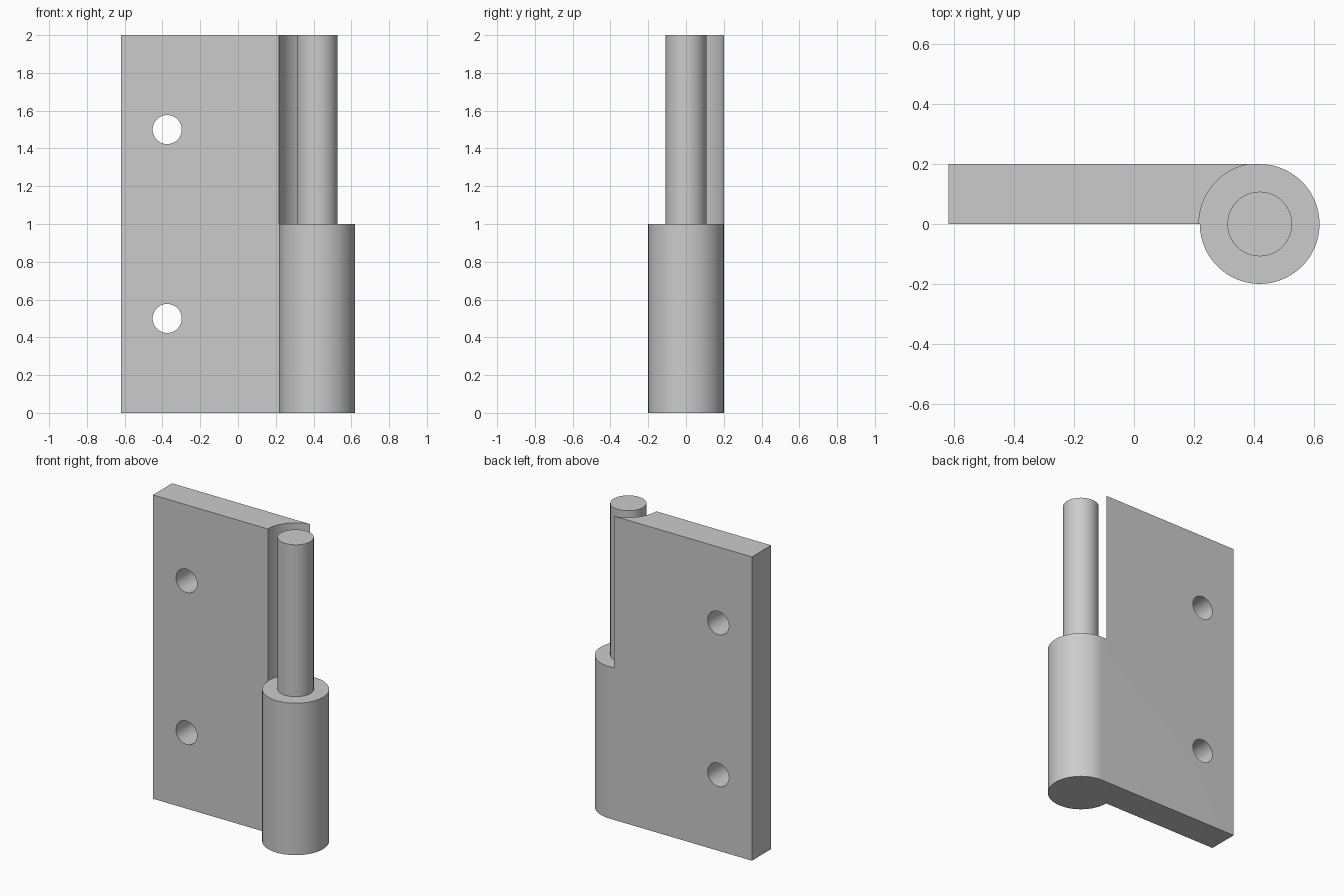
import bpy, bmesh, math
from mathutils import Matrix

if "Cube" in bpy.data.objects:
    bpy.data.objects.remove(bpy.data.objects["Cube"])

PX, R = 0.42, 0.2        # pin axis and knuckle radius
LEFT, THICK = -0.62, 0.2  # plate edge and thickness

metal = bpy.data.materials.new("grey_metal")
metal.diffuse_color = (0.6, 0.6, 0.6, 1)
metal.use_nodes = True
metal.node_tree.nodes["Principled BSDF"].inputs["Base Color"].default_value = metal.diffuse_color


def make_object(name, bm):
    bmesh.ops.recalc_face_normals(bm, faces=bm.faces)
    mesh = bpy.data.meshes.new(name)
    bm.to_mesh(mesh)
    bm.free()
    mesh.materials.append(metal)
    ob = bpy.data.objects.new(name, mesh)
    bpy.context.collection.objects.link(ob)
    return ob


def prism(name, points, z0, z1):
    bm = bmesh.new()
    face = bm.faces.new([bm.verts.new((x, y, z0)) for x, y in points])
    top = bmesh.ops.extrude_face_region(bm, geom=[face], use_keep_orig=True)["geom"]
    for v in top:
        if isinstance(v, bmesh.types.BMVert):
            v.co.z = z1
    return make_object(name, bm)


def arc(r, a0, a1, n):
    return [(PX + r * math.cos(a0 + (a1 - a0) * i / n),
             r * math.sin(a0 + (a1 - a0) * i / n)) for i in range(n + 1)]


def activate(ob):
    bpy.ops.object.select_all(action='DESELECT')
    ob.select_set(True)
    bpy.context.view_layer.objects.active = ob


def cut(ob, cutter):
    cutter.hide_render = True
    mod = ob.modifiers.new("cut", 'BOOLEAN')
    mod.operation, mod.solver, mod.object = 'DIFFERENCE', 'EXACT', cutter
    activate(ob)
    bpy.ops.object.modifier_apply(modifier=mod.name)
    bpy.data.objects.remove(cutter)


# Leaf plate running tangentially into the round knuckle
outline = [(LEFT, 0), (LEFT, THICK)] + arc(R, math.pi / 2, -math.pi, 72)
leaf = prism("hinge_leaf", outline, 0, 2)

# Clear the upper half for the mating knuckle
cut(leaf, prism("knuckle_cutter", arc(0.203, 0, 2 * math.pi, 96)[:-1], 1, 2.2))

# Screw holes through the plate
for z in (0.5, 1.5):
    bm = bmesh.new()
    bmesh.ops.create_cone(bm, cap_ends=True, segments=48, radius1=0.077,
                          radius2=0.077, depth=0.6,
                          matrix=Matrix.Translation((-0.375, 0.1, z))
                          @ Matrix.Rotation(math.pi / 2, 4, 'X'))
    cut(leaf, make_object("hole_cutter", bm))

# Pin standing on the knuckle
pin = prism("hinge_pin", arc(0.108, 0, 2 * math.pi, 64)[:-1], 1, 2)

for ob in (leaf, pin):
    activate(ob)
    bpy.ops.object.shade_smooth_by_angle(angle=math.radians(30))
